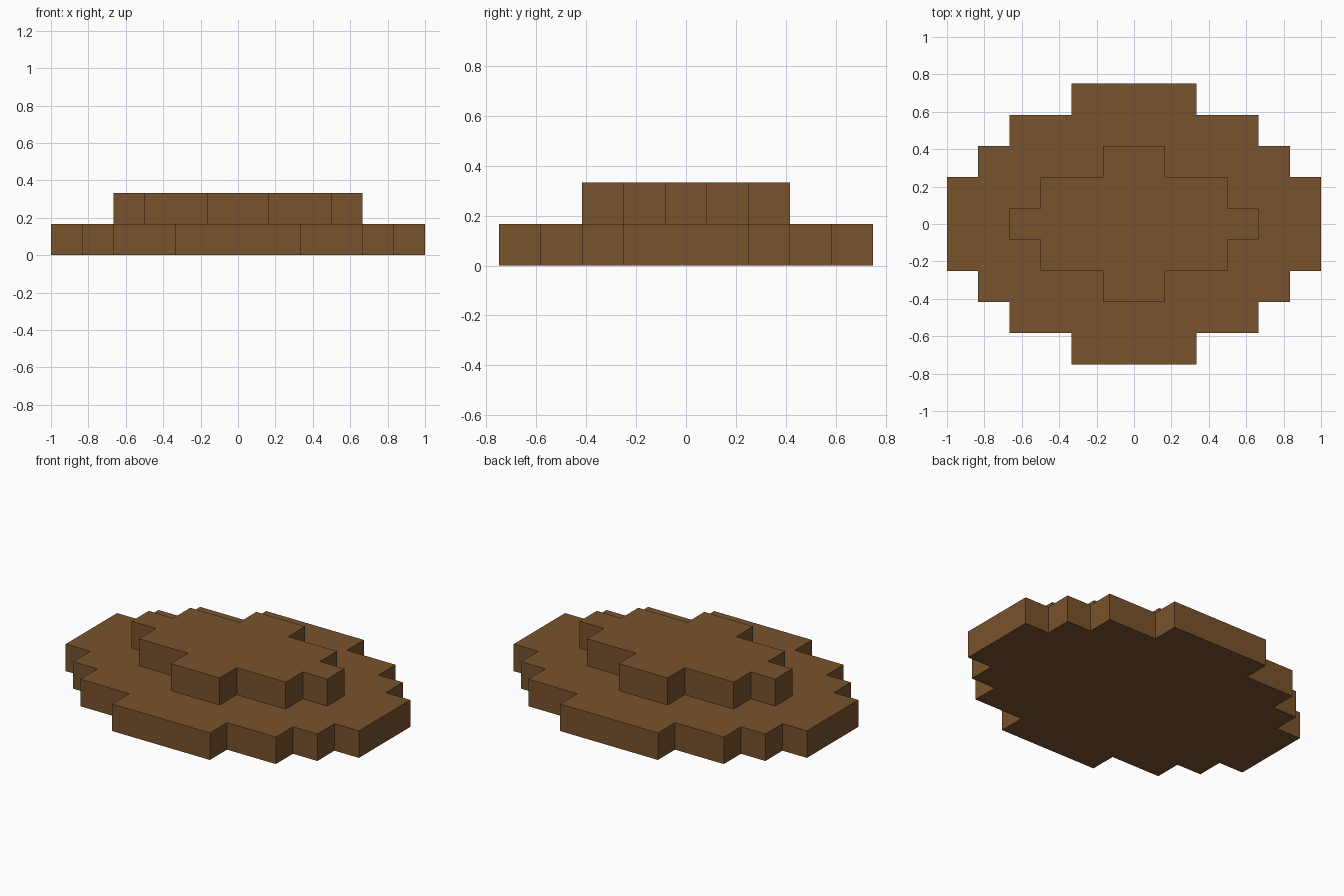
import bpy
import bmesh

UNIT = 1 / 6  # edge length of one block

if "Cube" in bpy.data.objects:
    bpy.data.objects.remove(bpy.data.objects["Cube"], do_unlink=True)

brown = bpy.data.materials.new("earth_brown")
brown.use_nodes = True
colour = (0.19, 0.087, 0.026, 1)
brown.diffuse_color = colour
brown.node_tree.nodes["Principled BSDF"].inputs["Base Color"].default_value = colour


def stepped_outline(steps):
    """Mirror a quarter staircase of (half width, half depth) steps into a loop."""
    quarter = []
    for i, (x, y) in enumerate(steps):
        if i:
            quarter.append((x, steps[i - 1][1]))
        quarter.append((x, y))
    half = quarter + [(-x, y) for x, y in reversed(quarter)]
    return half + [(-x, -y) for x, y in half]


def add_tier(name, steps, level):
    """Extrude a stepped outline by one block height."""
    bm = bmesh.new()
    verts = [bm.verts.new((x * UNIT, y * UNIT, level * UNIT))
             for x, y in stepped_outline(steps)]
    floor = bm.faces.new(verts)
    result = bmesh.ops.extrude_face_region(bm, geom=[floor], use_keep_orig=True)
    top = [v for v in result["geom"] if isinstance(v, bmesh.types.BMVert)]
    bmesh.ops.translate(bm, verts=top, vec=(0, 0, UNIT))
    bmesh.ops.recalc_face_normals(bm, faces=bm.faces)
    mesh = bpy.data.meshes.new(name)
    bm.to_mesh(mesh)
    bm.free()
    mesh.materials.append(brown)
    tier = bpy.data.objects.new(name, mesh)
    bpy.context.collection.objects.link(tier)


# Wide lower mound and smaller raised mound
add_tier("lower_tier", [(6, 1.5), (5, 2.5), (4, 3.5), (2, 4.5)], 0)
add_tier("upper_tier", [(4, 0.5), (3, 1.5), (1, 2.5)], 1)
